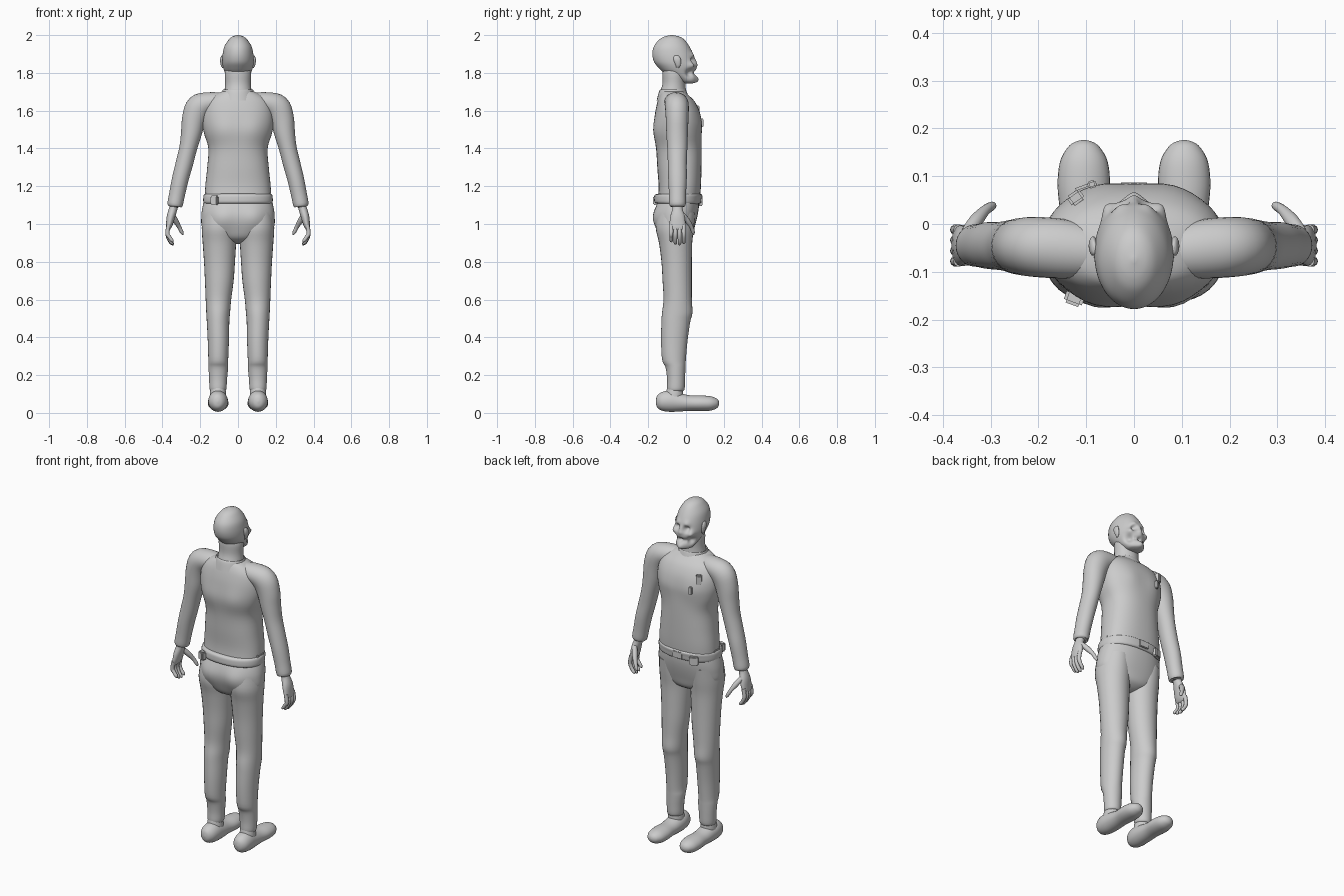
import bpy, bmesh, math
from mathutils import Vector, Matrix

grey = bpy.data.materials.new("plain grey")
grey.diffuse_color = (0.6, 0.6, 0.6, 1)
X, Y, Z = Vector((1, 0, 0)), Vector((0, 1, 0)), Vector((0, 0, 1))


def spline(rows, steps):
    """Smooth interpolation through rows of numbers."""
    out, n = [], len(rows)
    for i in range(n - 1):
        p = [rows[max(0, min(n - 1, i + k))] for k in (-1, 0, 1, 2)]
        for s in range(steps):
            t = s / steps
            out.append([0.5 * (2 * b + (c - a) * t + (2 * a - 5 * b + 4 * c - d) * t * t
                               + (3 * b - a - 3 * c + d) * t ** 3) for a, b, c, d in zip(*p)])
    return out + [list(rows[-1])]


def finish(name, bm, mirror=False, angle=50):
    bmesh.ops.recalc_face_normals(bm, faces=bm.faces)
    me = bpy.data.meshes.new(name)
    bm.to_mesh(me)
    bm.free()
    ob = bpy.data.objects.new(name, me)
    bpy.context.collection.objects.link(ob)
    me.materials.append(grey)
    if mirror:
        ob.modifiers.new("mirror", 'MIRROR')
    bpy.context.view_layer.objects.active = ob
    ob.select_set(True)
    bpy.ops.object.shade_smooth_by_angle(angle=math.radians(angle))
    ob.select_set(False)
    return ob


def loft(bm, rows, sides=28, steps=4, axis=None, ref=Y, power=1.0, bumps=()):
    """Skin rings (x, y, z, half width, half depth); bumps push nearby points."""
    rows = spline(rows, steps)
    pts = [Vector(r[:3]) for r in rows]
    rings = []
    for i, r in enumerate(rows):
        t = axis or (pts[min(i + 1, len(pts) - 1)] - pts[max(i - 1, 0)]).normalized()
        u = ref.cross(t).normalized()
        v = t.cross(u)
        ring = []
        for k in range(sides):
            a = math.tau * k / sides
            c, s = math.cos(a), math.sin(a)
            co = pts[i] + u * (math.copysign(abs(c) ** power, c) * max(r[3], .002)) \
                + v * (math.copysign(abs(s) ** power, s) * max(r[4], .002))
            move = Vector()
            for centre, radius, push in bumps:
                d = (co - Vector(centre)).length / radius
                move += Vector(push) * math.exp(-d * d)
            ring.append(bm.verts.new(co + move))
        rings.append(ring)
    for a, b in zip(rings, rings[1:]):
        for k in range(sides):
            bm.faces.new((a[k], a[k - 1], b[k - 1], b[k]))
    bm.faces.new(rings[0])
    bm.faces.new(rings[-1])


def span(rows):
    """Rows (z, half width, back, front) to centred rings."""
    return [(0, (b + f) / 2, z, w, (f - b) / 2) for z, w, b, f in rows]


def part(name, rows, mirror=False, **kw):
    bm = bmesh.new()
    loft(bm, rows, **kw)
    return finish(name, bm, mirror)


def box(name, loc, size, turn=0, mirror=False):
    bm = bmesh.new()
    m = Matrix.Translation(loc) @ Matrix.Rotation(turn, 4, 'Z') @ Matrix.Diagonal((*size, 1))
    bmesh.ops.create_cube(bm, size=1, matrix=m)
    bmesh.ops.bevel(bm, geom=bm.edges[:], offset=min(size) * .2, segments=2, affect='EDGES')
    return finish(name, bm, mirror, 30)


# Head: skull with sunken eyes and cheeks, nose, brow, lips and chin
face = [((0, .07, 1.845), .016, (0, .028, 0)), ((0, .06, 1.87), .014, (0, .01, 0)),
        ((0, .05, 1.80), .014, (0, -.022, 0)), ((0, .055, 1.762), .02, (0, .012, 0)),
        ((0, .065, 1.817), .012, (0, .008, 0))]
for s in (-1, 1):
    face += [((s * .034, .05, 1.868), .017, (0, -.034, 0)),
             ((s * .036, .045, 1.897), .018, (0, .014, 0)),
             ((s * .058, .03, 1.838), .02, (s * .008, .014, 0)),
             ((s * .058, .025, 1.80), .022, (-s * .016, -.012, 0)),
             ((s * .028, .05, 1.80), .014, (0, -.01, 0))]
part("head", span([(2.0, .004, -.08, -.07), (1.992, .03, -.115, -.035), (1.975, .05, -.143, -.008),
                   (1.94, .072, -.17, .018), (1.90, .081, -.178, .038), (1.86, .083, -.17, .05),
                   (1.83, .079, -.148, .053), (1.80, .069, -.115, .054), (1.77, .056, -.06, .055),
                   (1.752, .042, -.03, .05), (1.745, .02, -.01, .035)]),
     sides=80, steps=7, axis=Z, bumps=face)
part("ears", [(.078, -.045, 1.825, .004, .006), (.083, -.042, 1.84, .008, .013),
              (.086, -.046, 1.868, .009, .02), (.084, -.05, 1.888, .006, .014),
              (.082, -.05, 1.893, .001, .002)], True, sides=14, axis=Z)
part("neck", span([(1.60, .085, -.15, .01), (1.68, .075, -.142, .003), (1.74, .068, -.125, -.003),
                   (1.80, .07, -.125, .0), (1.84, .06, -.12, .0)]), axis=Z)

# Torso with chest and shoulder blade swelling
chest = [((s * .08, -.16, 1.5), .075, (0, -.014, 0)) for s in (-1, 1)]
chest += [((s * .08, .08, 1.53), .06, (0, .008, 0)) for s in (-1, 1)]
part("torso", span([(1.705, .075, -.13, -.01), (1.685, .12, -.138, .01), (1.65, .165, -.15, .045),
                    (1.60, .185, -.16, .07), (1.54, .19, -.163, .08), (1.48, .18, -.163, .082),
                    (1.40, .157, -.157, .083), (1.30, .163, -.152, .082), (1.20, .173, -.145, .079),
                    (1.12, .177, -.15, .073)]), sides=48, axis=Z, power=.85, bumps=chest)
part("collar", span([(1.655, .10, -.155, .02), (1.70, .084, -.143, .004), (1.712, .079, -.135, -.002),
                     (1.70, .07, -.13, -.005)]), axis=Z)

# Sleeves from the shoulder to the cuff
part("sleeves", [(.08, -.06, 1.645, .05, .055), (.15, -.052, 1.642, .056, .062),
                 (.205, -.048, 1.618, .07, .063), (.232, -.047, 1.56, .064, .06),
                 (.247, -.047, 1.48, .055, .057), (.264, -.046, 1.40, .047, .053),
                 (.284, -.046, 1.32, .046, .05), (.305, -.045, 1.24, .044, .049),
                 (.322, -.045, 1.16, .042, .045), (.334, -.045, 1.10, .04, .043),
                 (.335, -.045, 1.094, .025, .028)], True)

# Hands: palm, four curled fingers and a thumb
bm = bmesh.new()
loft(bm, [(.335, -.045, 1.11, .022, .026), (.343, -.045, 1.08, .022, .027),
          (.355, -.045, 1.04, .022, .038), (.363, -.045, 1.0, .018, .042),
          (.37, -.045, .975, .012, .04), (.371, -.045, .965, .003, .03)], sides=20)
for k in range(4):
    y, dz = -.078 + .022 * k, (.012, 0, -.004, .002)[k]
    loft(bm, [(.367, y, .995, .011, .011), (.374, y, .95, .011, .011),
              (.364, y, .92 + dz, .010, .010), (.349, y, .90 + dz, .009, .009),
              (.341, y, .893 + dz, .002, .002)], sides=10)
loft(bm, [(.35, -.02, 1.05, .014, .014), (.332, .005, 1.02, .015, .015),
          (.312, .028, .985, .011, .011), (.297, .038, .955, .009, .009),
          (.291, .04, .942, .002, .002)], sides=12)
finish("hands", bm, True)

# Trousers: hips with seat swelling, then legs
seat = [((s * .085, -.15, 1.03), .07, (0, -.022, 0)) for s in (-1, 1)]
part("hips", span([(1.14, .175, -.14, .07), (1.09, .188, -.155, .068), (1.04, .194, -.16, .06),
                   (.98, .188, -.152, .045), (.93, .13, -.135, .03), (.905, .06, -.10, .0),
                   (.895, .01, -.06, -.03)]), sides=48, axis=Z, power=.9, bumps=seat)
legs = [(1.06, .02, .185, -.15, .05), (.98, .008, .192, -.16, .042), (.90, .01, .187, -.143, .033),
        (.80, .016, .18, -.13, .031), (.70, .023, .175, -.124, .031), (.60, .036, .171, -.119, .031),
        (.53, .042, .168, -.127, .034), (.48, .046, .165, -.13, .022), (.38, .048, .16, -.132, .008),
        (.28, .052, .157, -.126, -.001), (.24, .052, .156, -.108, -.003), (.18, .058, .153, -.10, -.005),
        (.125, .062, .15, -.10, -.008), (.115, .075, .14, -.09, -.02)]
part("trouser_legs", [((a + b) / 2, (c + d) / 2, z, (b - a) / 2, (d - c) / 2)
                      for z, a, b, c, d in legs], True, axis=Z)

# Ankles and shoes
part("ankles", [(.106, -.065, .06, .045, .05), (.106, -.06, .11, .042, .045),
                (.106, -.058, .15, .036, .038)], True, axis=Z)
part("shoes", [(.107, -.16, .06, .003, .004), (.107, -.153, .06, .025, .03),
               (.107, -.13, .061, .044, .048), (.106, -.09, .062, .052, .056),
               (.105, -.04, .057, .052, .05), (.105, .02, .052, .05, .041),
               (.105, .08, .051, .055, .041), (.105, .13, .05, .05, .038),
               (.105, .16, .05, .034, .027), (.105, .172, .05, .018, .015),
               (.105, .176, .05, .002, .002)], True, axis=Y, ref=Z)

# Belt with pouches and buckle
part("belt", span([(1.105, .17, -.14, .065), (1.112, .182, -.165, .078), (1.135, .184, -.168, .082),
                   (1.155, .18, -.163, .084), (1.162, .165, -.14, .07)]), sides=48, axis=Z, power=.9)
box("belt_pouch", (-.125, -.155, 1.125), (.04, .03, .05), -.35)
box("side_pouches", (.166, -.04, 1.14), (.02, .06, .06), 0, True)
box("buckle", (0, .08, 1.135), (.06, .014, .04))
box("front_pouch", (-.10, .07, 1.12), (.05, .025, .05), .35)

# Chest badge and ribbon
box("chest_badge", (-.122, .055, 1.60), (.032, .025, .055), .6)
box("chest_ribbon", (-.088, .083, 1.535), (.018, .016, .045), .3)
